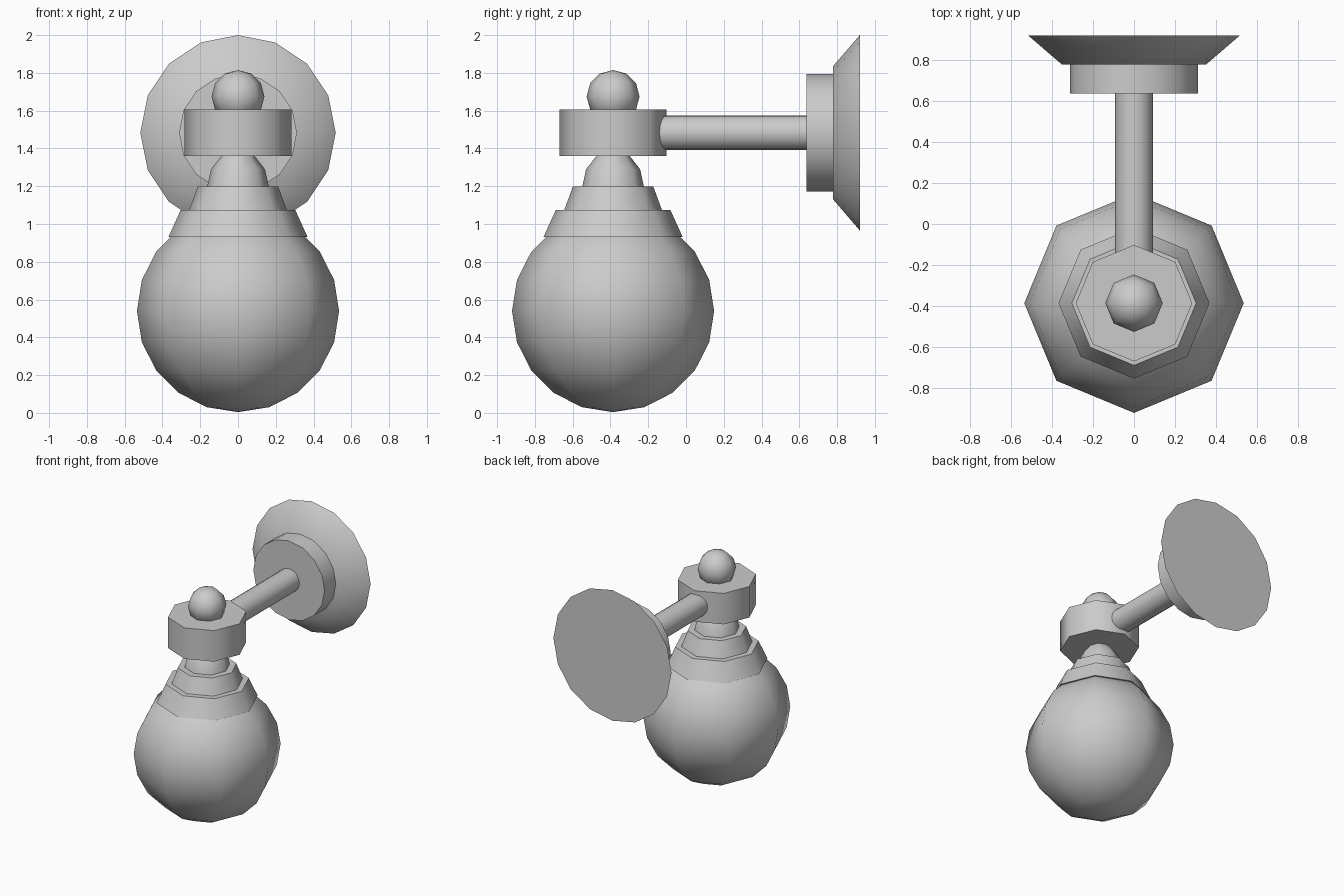
import bpy
import bmesh
from math import pi, sin, cos, radians
from mathutils import Matrix

cube = bpy.data.objects.get("Cube")
if cube:
    bpy.data.objects.remove(cube, do_unlink=True)

grey = bpy.data.materials.new("plain_grey")
grey.use_nodes = True
colour = (0.6, 0.6, 0.6, 1)
grey.diffuse_color = colour
grey.node_tree.nodes["Principled BSDF"].inputs["Base Color"].default_value = colour

LAMP_Y = -0.386   # vertical axis of the lamp
ARM_Z = 1.483     # horizontal axis of the wall mount


def finish(name, bm, matrix):
    bm.transform(matrix)
    bmesh.ops.recalc_face_normals(bm, faces=bm.faces)
    mesh = bpy.data.meshes.new(name)
    bm.to_mesh(mesh)
    bm.free()
    mesh.materials.append(grey)
    ob = bpy.data.objects.new(name, mesh)
    bpy.context.collection.objects.link(ob)
    bpy.ops.object.select_all(action='DESELECT')
    ob.select_set(True)
    bpy.context.view_layer.objects.active = ob
    bpy.ops.object.shade_smooth_by_angle(angle=radians(50))
    return ob


def turned(name, profile, sides, matrix):
    """Capped solid of revolution from (radius, height) pairs."""
    bm = bmesh.new()
    rings = [[bm.verts.new((r * cos(2 * pi * i / sides), r * sin(2 * pi * i / sides), h))
              for i in range(sides)] for r, h in profile]
    for low, high in zip(rings, rings[1:]):
        for i in range(sides):
            j = (i + 1) % sides
            bm.faces.new((low[i], low[j], high[j], high[i]))
    bm.faces.new(rings[0][::-1])
    bm.faces.new(rings[-1])
    return finish(name, bm, matrix)


def ball(name, radius, z, rings):
    bm = bmesh.new()
    bmesh.ops.create_uvsphere(bm, u_segments=8, v_segments=rings, radius=radius)
    return finish(name, bm, Matrix.Translation((0, LAMP_Y, z)))


upright = Matrix.Translation((0, LAMP_Y, 0))
# profile height runs along +y for the wall mount
sideways = Matrix.Translation((0, 0, ARM_Z)) @ Matrix.Rotation(-pi / 2, 4, 'X')

# Lamp: globe, stepped collar, neck, hub and finial
ball("globe", 0.535, 0.539, 10)
turned("lower_collar", [(0.368, 0.932), (0.303, 1.075)], 8, upright)
turned("upper_collar", [(0.26, 1.07), (0.213, 1.198)], 8, upright)
turned("neck", [(0.165, 1.19), (0.143, 1.29), (0.084, 1.365)], 8, upright)
turned("hub", [(0.284, 1.36), (0.284, 1.605)], 8, upright)
ball("finial", 0.14, 1.675, 6)

# Wall mount: arm, boss and flared plate
turned("arm", [(0.092, -0.3), (0.092, 0.66)], 16, sideways)
turned("boss", [(0.312, 0.637), (0.312, 0.79)], 16, sideways)
turned("wall_plate", [(0.352, 0.778), (0.517, 0.92)], 16, sideways)
